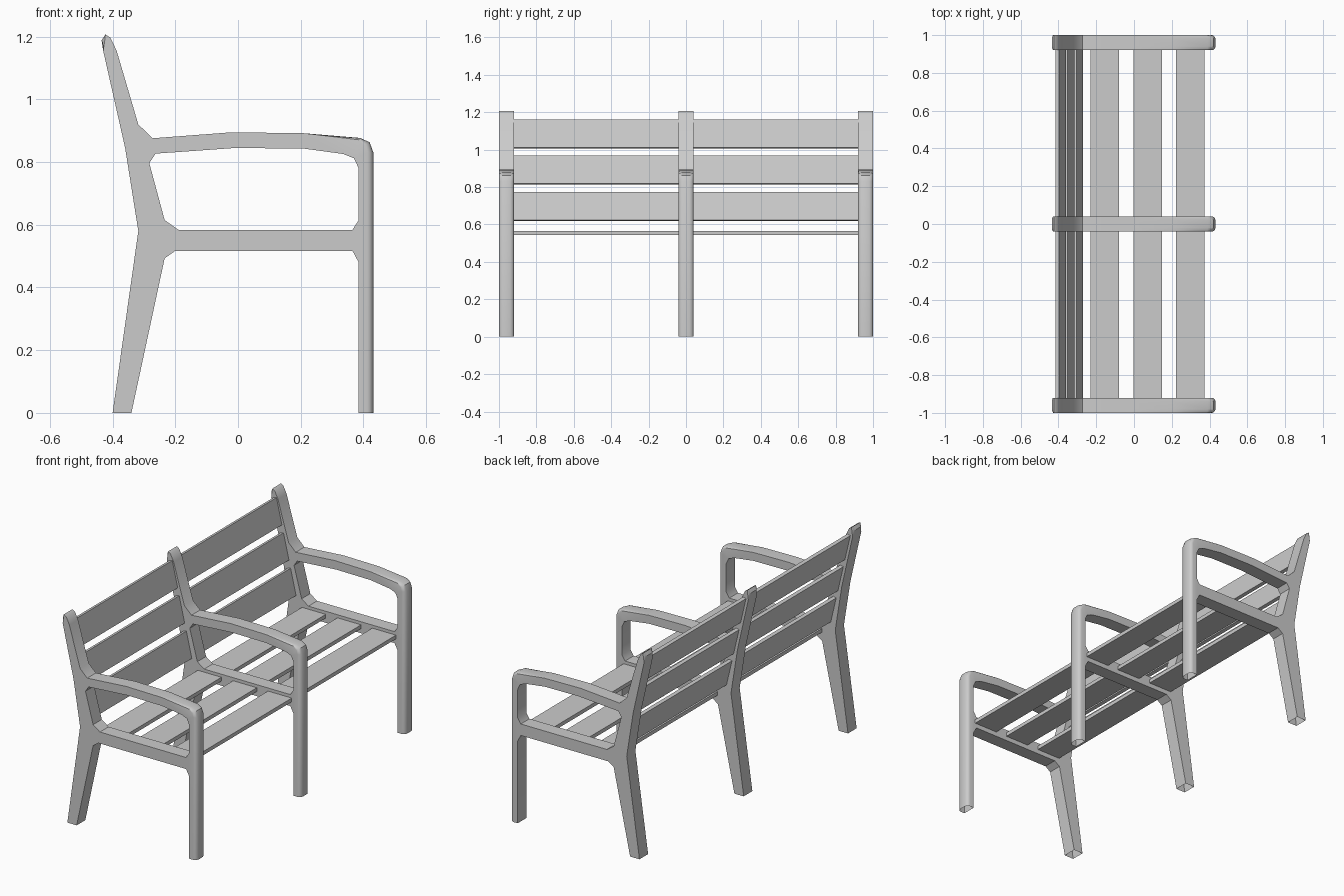
import bpy, bmesh, math
from mathutils import Vector

if "Cube" in bpy.data.objects:
    bpy.data.objects.remove(bpy.data.objects["Cube"])

# Side profile of one cast frame (x, z), plus the direction its edge rounds towards
OUTER = [(-.40, 0), (-.34, 0), (-.234, .493), (-.20, .517), (.365, .517), (.385, .48),
         (.385, 0), (.432, 0), (.432, .83), (.42, .863), (.39, .877), (.21, .892),
         (-.02, .895), (-.272, .876), (-.318, .92), (-.387, 1.155), (-.407, 1.197),
         (-.423, 1.207), (-.435, 1.188), (-.43, 1.155), (-.36, .845), (-.318, .58)]
HOLE = [(-.19, .584), (.365, .584), (.385, .615), (.385, .78), (.37, .812), (.335, .826),
        (.21, .843), (-.01, .845), (-.263, .827), (-.283, .797), (-.234, .615)]
ROUND = {7: (-1, 0), 8: (-1, 0), 9: (-.8, -.5), 10: (-.2, -.3), 18: (.5, 0)}


def finish(name, bm, smooth=False):
    mesh = bpy.data.meshes.new(name)
    bm.to_mesh(mesh)
    bm.free()
    obj = bpy.data.objects.new(name, mesh)
    bpy.context.collection.objects.link(obj)
    if smooth:
        bpy.ops.object.select_all(action='DESELECT')
        obj.select_set(True)
        bpy.context.view_layer.objects.active = obj
        bpy.ops.object.shade_smooth_by_angle(angle=math.radians(35))
    return obj


def side_frame(name, yc):
    bm = bmesh.new()
    # Layers across the thickness: (y, inset of the rounded front edge)
    half = [(-.04, .02), (-.038, .012), (-.032, .005), (-.02, 0)]
    layers = half + [(-y, d) for y, d in reversed(half)]
    rings = []
    for y, d in layers:
        out = []
        for i, (x, z) in enumerate(OUTER):
            rx, rz = ROUND.get(i, (0, 0))
            out.append(bm.verts.new((x + rx * d, yc + y, z + rz * d)))
        rings.append((out, [bm.verts.new((x, yc + y, z)) for x, z in HOLE]))
    # Walls, leaving the leg bottoms open
    for a, b in zip(rings, rings[1:]):
        for la, lb in zip(a, b):
            n = len(la)
            for i in range(n):
                j = (i + 1) % n
                if la[i].co.z + la[j].co.z > 0:
                    bm.faces.new((la[i], la[j], lb[j], lb[i]))
    # Flat cheeks with the arm opening
    for ring, side in ((rings[0], -1), (rings[-1], 1)):
        edges = []
        for loop in ring:
            for i in range(len(loop)):
                pair = (loop[i], loop[(i + 1) % len(loop)])
                edges.append(bm.edges.get(pair) or bm.edges.new(pair))
        bmesh.ops.triangle_fill(bm, use_beauty=True, edges=edges, normal=Vector((0, side, 0)))
    bmesh.ops.recalc_face_normals(bm, faces=bm.faces)
    finish(name, bm, True)


def slat(name, x, y, z, size, tilt=0):
    bm = bmesh.new()
    bmesh.ops.create_cube(bm, size=1)
    bmesh.ops.scale(bm, vec=size, verts=bm.verts)
    obj = finish(name, bm)
    obj.location = (x, y, z)
    obj.rotation_euler = (0, tilt, 0)


# Three frames
for label, y in (("left", -.96), ("middle", 0), ("right", .96)):
    side_frame(label + "_frame", y)

# Seat and back slats in the two bays
for bay, y in (("left", -.48), ("right", .48)):
    for i, x in enumerate((-.155, .073, .298)):
        slat(f"{bay}_seat_slat_{i}", x, y, .555, (.153, .885, .022))
    for i, (x, z) in enumerate(((-.297, .697), (-.343, .891), (-.388, 1.084))):
        slat(f"{bay}_back_slat_{i}", x, y, z, (.02, .885, .154), -math.atan(.235))
